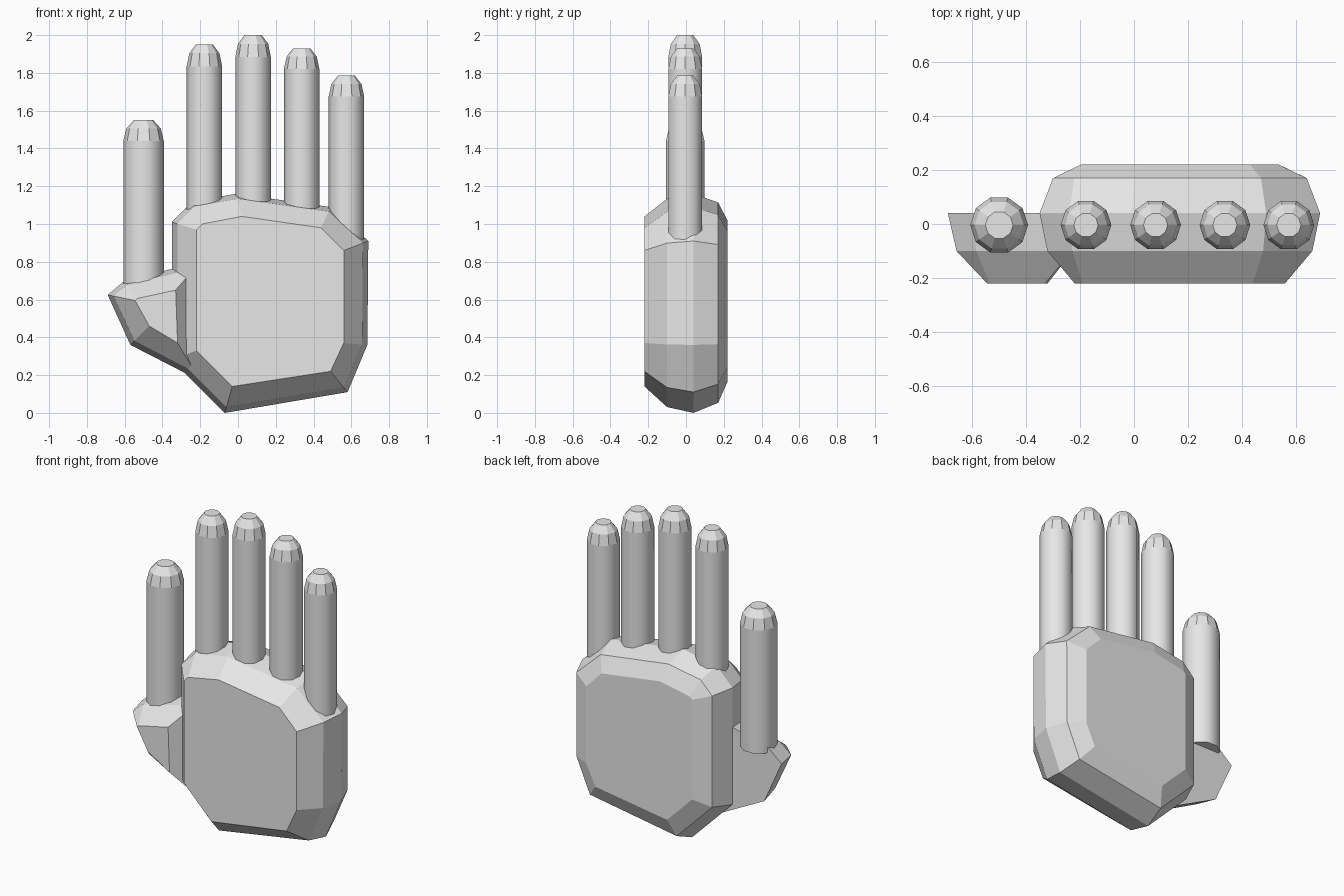
import bpy
import bmesh
import math

cube = bpy.data.objects.get("Cube")
if cube:
    bpy.data.objects.remove(cube, do_unlink=True)

# Single light grey material
grey = bpy.data.materials.new("light grey")
grey.use_nodes = True
colour = (0.8, 0.8, 0.8, 1)
grey.diffuse_color = colour
grey.node_tree.nodes["Principled BSDF"].inputs["Base Color"].default_value = colour


def loft(name, rings, smooth_bands=()):
    """Join equal-length rings of points into a capped solid."""
    bm = bmesh.new()
    loops = [[bm.verts.new(p) for p in ring] for ring in rings]
    n = len(loops[0])
    for band, (a, b) in enumerate(zip(loops, loops[1:])):
        for i in range(n):
            j = (i + 1) % n
            face = bm.faces.new((a[i], a[j], b[j], b[i]))
            face.smooth = band in smooth_bands
    bm.faces.new(loops[0])
    bm.faces.new(loops[-1])
    bmesh.ops.recalc_face_normals(bm, faces=bm.faces)
    mesh = bpy.data.meshes.new(name)
    bm.to_mesh(mesh)
    bm.free()
    mesh.materials.append(grey)
    obj = bpy.data.objects.new(name, mesh)
    bpy.context.collection.objects.link(obj)
    return obj


def bevelled_slab(name, inner, outer, layers):
    """Stack outlines along y; each layer blends inner to outer by t."""
    loft(name, [[(a[0] + (b[0] - a[0]) * t, y, a[1] + (b[1] - a[1]) * t)
                 for a, b in zip(inner, outer)] for y, t in layers])


def finger(name, x, radius, base, tip, shoulder):
    """Ten-sided shaft with a stepped, flat-topped tip."""
    drop = tip - shoulder
    profile = [(radius, base), (radius, shoulder),
               (radius * 0.85, shoulder + drop * 0.6), (radius * 0.48, tip)]
    rings = [[(x + r * math.cos(i * math.tau / 10),
               -0.004 + r * math.sin(i * math.tau / 10), z) for i in range(10)]
             for r, z in profile]
    loft(name, rings, smooth_bands=(0,))


# Palm: broad slab with a stepped bevel on the front and back
bevelled_slab(
    "palm",
    [(-0.22, 0.97), (-0.19, 1.0), (0.02, 1.04), (0.44, 0.98), (0.56, 0.86),
     (0.56, 0.37), (0.49, 0.22), (-0.03, 0.14), (-0.22, 0.33)],
    [(-0.35, 1.01), (-0.24, 1.12), (-0.01, 1.16), (0.49, 1.09), (0.69, 0.91),
     (0.685, 0.36), (0.58, 0.11), (-0.07, 0.0), (-0.35, 0.28)],
    [(-0.22, 0), (-0.10, 0.78), (0.04, 1), (0.17, 0.62), (0.22, -0.18)])

# Thumb base: wedge bevelled at the front, flat at the back
bevelled_slab(
    "thumb_base",
    [(-0.545, 0.595), (-0.535, 0.605), (-0.33, 0.65), (-0.32, 0.37), (-0.47, 0.46)],
    [(-0.69, 0.625), (-0.60, 0.70), (-0.20, 0.80), (-0.20, 0.17), (-0.57, 0.36)],
    [(-0.22, 0), (-0.10, 0.78), (0.04, 1)])

# Thumb and fingers: name, x, radius, base, tip, shoulder
for digit in [("thumb", -0.50, 0.107, 0.67, 1.55, 1.44),
              ("index_finger", -0.178, 0.094, 1.0, 1.95, 1.835),
              ("middle_finger", 0.08, 0.094, 1.0, 2.0, 1.885),
              ("ring_finger", 0.337, 0.094, 1.0, 1.93, 1.82),
              ("little_finger", 0.574, 0.094, 0.88, 1.785, 1.675)]:
    finger(*digit)
